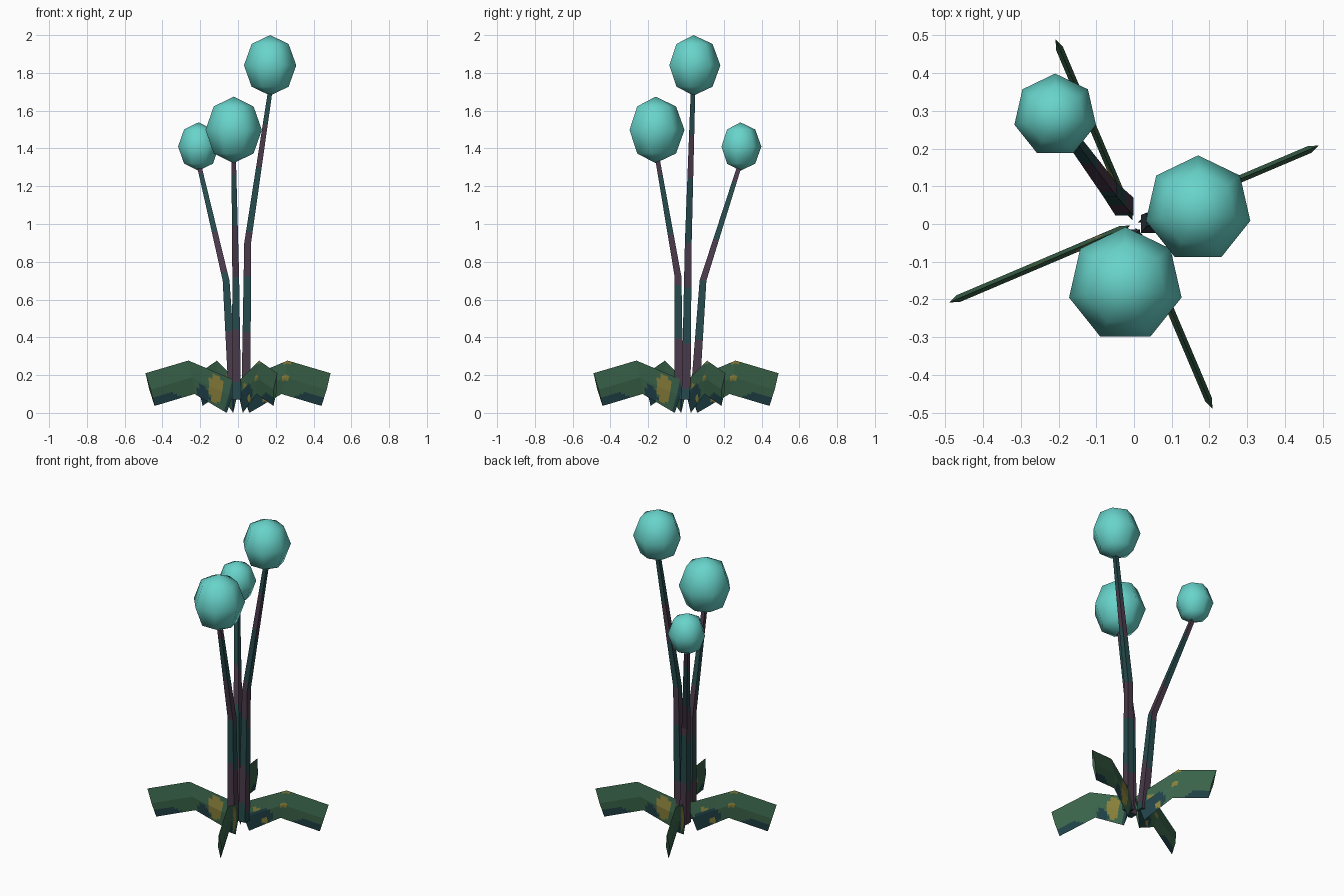
import bpy, bmesh, math
from mathutils import Vector

if "Cube" in bpy.data.objects:
    bpy.data.objects.remove(bpy.data.objects["Cube"])


def material(name, rgb):
    m = bpy.data.materials.new(name)
    m.diffuse_color = (*rgb, 1)
    m.use_nodes = True
    m.node_tree.nodes["Principled BSDF"].inputs["Base Color"].default_value = m.diffuse_color
    return m


BULB = material("pale_turquoise", (0.138, 0.658, 0.597))
GREEN = material("leaf_green", (0.045, 0.133, 0.072))
DARK = material("leaf_dark_teal", (0.0144, 0.0545, 0.0648))
GOLD = material("leaf_gold", (0.262, 0.223, 0.045))
TEAL = material("stem_teal", (0.019, 0.069, 0.072))
PURPLE = material("stem_purple", (0.0685, 0.042, 0.0685))


def finish(name, bm, mats):
    bmesh.ops.remove_doubles(bm, verts=bm.verts, dist=1e-5)
    bmesh.ops.recalc_face_normals(bm, faces=bm.faces)
    me = bpy.data.meshes.new(name)
    bm.to_mesh(me)
    bm.free()
    for m in mats:
        me.materials.append(m)
    ob = bpy.data.objects.new(name, me)
    bpy.context.collection.objects.link(ob)
    return ob


def along(points, t):
    """Point at t (0..1) on a path of three points, bending at t = 0.5."""
    a, b, c = points
    return a.lerp(b, t * 2) if t <= 0.5 else b.lerp(c, t * 2 - 1)


# Stems: four-sided, tapering, with one bend and mottled bands
def stem(name, path, steps=28):
    pts = [Vector(p) for p in path]
    half = [Vector((h, 0, 0)) for h in (0.024, 0.018, 0.012)]
    bm = bmesh.new()
    rings = []
    for i in range(steps + 1):
        p, h = along(pts, i / steps), along(half, i / steps).x
        rings.append([bm.verts.new(p + Vector((sx * h, sy * h, 0)))
                      for sx, sy in ((-1, -1), (1, -1), (1, 1), (-1, 1))])
    for lo, hi in zip(rings, rings[1:]):
        for k in range(4):
            n = (k + 1) % 4
            f = bm.faces.new((lo[k], lo[n], hi[n], hi[k]))
            z = f.calc_center_median().z
            f.material_index = int(math.sin(11.4 * z - 1.85 + 0.5 * k) > 0.2)
    bm.faces.new(rings[0][::-1])
    bm.faces.new(rings[-1])
    finish(name, bm, (TEAL, PURPLE))


# Bulbs: seven-sided low spheres, slightly tall
def bulb(name, centre, radius, half_height):
    bm = bmesh.new()
    bmesh.ops.create_uvsphere(bm, u_segments=7, v_segments=4, radius=1)
    for v in bm.verts:
        v.co = Vector(centre) + Vector((v.co.x * radius, v.co.y * radius,
                                        v.co.z * half_height))
    for f in bm.faces:
        f.smooth = True
    finish(name, bm, (BULB,))


flowers = {
    "tall": (((0.042, 0, 0.07), (0.051, 0.012, 0.9), (0.17, 0.037, 1.7)),
             (0.17, 0.04, 1.84), 0.142, 0.16),
    "front": (((-0.008, -0.038, 0.07), (-0.012, -0.042, 0.72), (-0.023, -0.152, 1.35)),
              (-0.023, -0.161, 1.498), 0.153, 0.176),
    "back": (((-0.025, 0.046, 0.07), (-0.063, 0.09, 0.7), (-0.206, 0.284, 1.31)),
             (-0.209, 0.288, 1.41), 0.111, 0.128),
}
for name, (path, centre, r, h) in flowers.items():
    stem(name + "_stem", path)
    bulb(name + "_bulb", centre, r, h)


# Leaves: upright bent blades with a diamond section and painted patches
def spot(u, v, cu, cv, ru, rv):
    return ((u - cu) / ru) ** 2 + ((v - cv) / rv) ** 2 < 1


def leaf_colour(u, v, side):
    if side > 0:
        if spot(u, v, 0.2, 0.5, 0.09, 0.4):
            return 2
        if spot(u, v, 0.36, 0.9, 0.09, 0.3) or u < 0.06:
            return 1
    else:
        if (spot(u, v, 0.5, 0.0, 0.05, 0.12) or spot(u, v, 0.5, 0.5, 0.06, 0.12)
                or spot(u, v, 0.26, 0.85, 0.04, 0.12) or spot(u, v, 0.15, 0.35, 0.04, 0.1)):
            return 2
        if spot(u, v, 0.15, 0.8, 0.22, 0.42):
            return 1
    return int(spot(u, v, 0.9, 1.0, 0.22, 0.28))


def leaf(name, angle, nu=24, nv=12):
    top = [Vector(p) for p in ((0.01, 0, 0.17), (0.285, 0, 0.277), (0.532, 0, 0.21))]
    low = [Vector(p) for p in ((0.065, 0, 0.0), (0.25, 0, 0.1), (0.48, 0, 0.037))]
    ca, sa = math.cos(angle), math.sin(angle)
    bm = bmesh.new()
    sides = []
    for side in (1, -1):
        grid = []
        for i in range(nu + 1):
            row = []
            for j in range(nv + 1):
                v = j / nv
                p = along(top, i / nu).lerp(along(low, i / nu), v)
                y = side * 0.01 * (1 - abs(2 * v - 1))
                row.append(bm.verts.new((p.x * ca - y * sa, p.x * sa + y * ca, p.z)))
            grid.append(row)
        for i in range(nu):
            for j in range(nv):
                f = bm.faces.new((grid[i][j], grid[i + 1][j],
                                  grid[i + 1][j + 1], grid[i][j + 1]))
                f.material_index = leaf_colour((i + 0.5) / nu, (j + 0.5) / nv, side)
        sides.append(grid)
    for i in (0, nu):  # close both ends
        f = bm.faces.new(sides[0][i] + sides[1][i][-2:0:-1])
        bmesh.ops.remove_doubles(bm, verts=list(f.verts), dist=1e-7)
    finish(name, bm, (GREEN, DARK, GOLD))


for k in range(4):
    leaf(f"leaf_{k + 1}", math.radians(23 + 90 * k))
